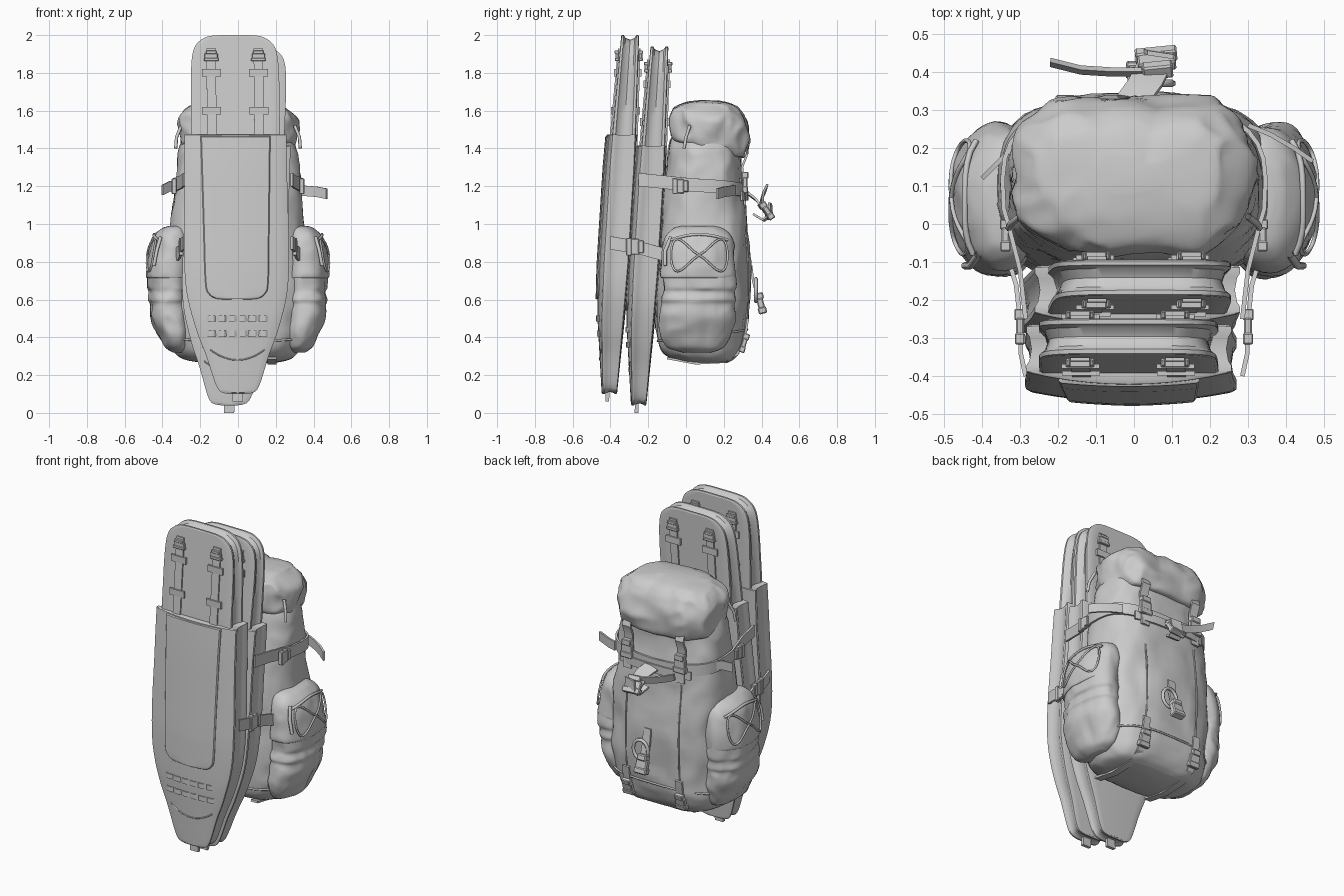
import bpy, bmesh, math
from mathutils import Vector, noise

if "Cube" in bpy.data.objects:
    bpy.data.objects.remove(bpy.data.objects["Cube"])

# ---------- helpers ----------
def finish(name, bm, angle=40):
    bmesh.ops.remove_doubles(bm, verts=bm.verts, dist=0.0005)
    bmesh.ops.recalc_face_normals(bm, faces=bm.faces)
    me = bpy.data.meshes.new(name)
    bm.to_mesh(me); bm.free()
    ob = bpy.data.objects.new(name, me)
    bpy.context.collection.objects.link(ob)
    bpy.ops.object.select_all(action='DESELECT')
    ob.select_set(True); bpy.context.view_layer.objects.active = ob
    bpy.ops.object.shade_smooth_by_angle(angle=math.radians(angle))
    return ob

def smooth(rows, k=5):
    """Catmull-Rom resampling of a list of tuples."""
    R = [rows[0]] + list(rows) + [rows[-1]]
    out = []
    for i in range(1, len(R) - 2):
        for t in (j / k for j in range(k)):
            out.append(tuple(0.5 * (2*b + (c-a)*t + (2*a-5*b+4*c-d)*t*t + (3*b-a-3*c+d)*t**3)
                             for a, b, c, d in zip(*R[i-1:i+3])))
    return out + [tuple(rows[-1])]

def at(rows, z):
    for a, b in zip(rows, rows[1:]):
        if z <= b[0] and b[0] > a[0]:
            t = max(0, (z - a[0]) / (b[0] - a[0]))
            return [u + (v - u) * t for u, v in zip(a, b)]
    return rows[-1]

def sp(c, p):
    return math.copysign(abs(c) ** (2 / p), c)

def loft(name, rows, p=2.8, wrinkle=0.01, shear=0, seg=64, freq=6):
    bm = bmesh.new(); rings = []
    for z, cx, cy, hx, hy in rows:
        ring = []
        for i in range(seg):
            a = 2 * math.pi * i / seg
            x, y = hx * sp(math.cos(a), p), hy * sp(math.sin(a), p)
            co = Vector((cx + x, cy + y, z - shear * y * min(1, (1.69 - z) / .2)))
            q = Vector((co.x * freq, co.y * freq, co.z * freq * 0.7))
            w = wrinkle * (noise.noise(q) + 0.8 * (0.3 - abs(noise.noise(q * 1.7))))
            ring.append(bm.verts.new(co + Vector((x, y, 0)).normalized() * w))
        rings.append(ring)
    for a, b in zip(rings, rings[1:]):
        for i in range(seg):
            bm.faces.new((a[i], a[(i+1) % seg], b[(i+1) % seg], b[i]))
    bm.faces.new(rings[0][::-1]); bm.faces.new(rings[-1])
    return finish(name, bm, 50)

def strap(name, pts, side, width, th=0.012):
    bm = bmesh.new(); s = Vector(side).normalized() * width / 2; rings = []
    pts = [Vector(p) for p in pts]
    for i, p in enumerate(pts):
        t = pts[min(i+1, len(pts)-1)] - pts[max(i-1, 0)]
        n = t.cross(s).normalized() * th / 2
        rings.append([bm.verts.new(p + d) for d in (s+n, s-n, -s-n, -s+n)])
    for a, b in zip(rings, rings[1:]):
        for i in range(4):
            bm.faces.new((a[i], a[(i+1) % 4], b[(i+1) % 4], b[i]))
    bm.faces.new(rings[0]); bm.faces.new(rings[-1][::-1])
    return finish(name, bm, 30)

def buckle(name, loc, size, rot=(0, 0, 0)):
    bm = bmesh.new()
    for dz, sx, sy, sz in ((0, 1, .7, .45), (.32, .8, 1, .3), (-.32, 1.1, .9, .3)):
        for q in bmesh.ops.create_cube(bm, size=1)['verts']:
            q.co = Vector((q.co.x*sx*size[0], q.co.y*sy*size[1], (q.co.z*sz+dz)*size[2]))
    bmesh.ops.bevel(bm, geom=bm.edges[:], offset=min(size) * 0.12, segments=1, affect='EDGES')
    ob = finish(name, bm, 30)
    ob.location, ob.rotation_euler = loc, rot

def cord(name, pts, r=0.006, cyclic=False):
    cu = bpy.data.curves.new(name, 'CURVE'); cu.dimensions = '3D'
    cu.bevel_depth, cu.bevel_resolution = r, 1
    s = cu.splines.new('POLY'); s.points.add(len(pts) - 1); s.use_cyclic_u = cyclic
    for q, p in zip(s.points, pts):
        q.co = (*p, 1)
    bpy.context.collection.objects.link(bpy.data.objects.new(name, cu))

# ---------- two long flat cases ----------
THICK = [(0.08, .075), (.5, .12), (.8, .135), (1.3, .135), (1.5, .125), (2, .095)]
LAYERS = [(-1, .03), (-.93, 0), (-.7, 0), (-.5, .06), (0, .1), (.5, .06), (.7, 0), (.93, 0), (1, .03)]

def ppos(pn, x, z, v, off=0, bulge=0, zb=None):
    dx0, dx1, dy, dz = pn
    y = -.42 + .062*z + .012*max(0, 1 - z/.5) + v * (at(THICK, z)[1] / 2 + off)
    y += bulge * min(1, z / .75) * (1 if v < 0 else .3) * v * abs(v)
    return Vector((x + dx0 + dx1 * z, y + dy, (z if zb is None else zb) + dz))

def panel(name, pn, outline, bulge=0, off=0, depth=1, m=10):
    rows = smooth(outline, 5); n = len(rows)
    bm = bmesh.new()
    def P(t, i, v, k):
        z, w = rows[i]
        return bm.verts.new(ppos(pn, w*t*(1-k), z, v, off if v < 0 else 0, bulge*(1-t*t), 1+(z-1)*(1-k*.25)))
    ts = [1 - 2*j/m for j in range(m+1)]
    loop = ([(1, i) for i in range(n)] + [(t, n-1) for t in ts[1:]] +
            [(-1, i) for i in range(n-2, -1, -1)] + [(t, 0) for t in ts[-2:0:-1]])
    L = [(v, k if abs(v) == 1 else k*depth) for v, k in LAYERS]
    rings = [[P(t, i, v, k) for t, i in loop] for v, k in L]
    for a, b in zip(rings, rings[1:]):
        for i in range(len(loop)):
            j = (i+1) % len(loop)
            bm.faces.new((a[i], a[j], b[j], b[i]))
    for v, k in (L[0], L[-1]):
        g = [[P(t, i, v, k) for t in ts] for i in range(n)]
        for i in range(n-1):
            for j in range(m):
                bm.faces.new((g[i][j], g[i][j+1], g[i+1][j+1], g[i+1][j]))
    bmesh.ops.dissolve_degenerate(bm, dist=1e-5, edges=bm.edges)
    return finish(name, bm, 35)

TONGUE = [(1.3, .235), (1.6, .235), (1.82, .232), (1.93, .215), (1.98, .17), (1.998, .11), (2.0, 0)]
SLEEVE = [(.1, .0), (.104, .07), (.14, .112), (.3, .165), (.45, .22), (.65, .268), (.9, .278),
          (1.2, .272), (1.475, .27)]
PAD = [(.6, 0), (.603, .1), (.63, .15), (.7, .168), (1.0, .175), (1.465, .185)]
for tag, pn in (("front", (0, -.009, 0, 0)), ("rear", (-.05, .04, .155, -.06))):
    panel(tag + "_case_tongue", pn, TONGUE)
    panel(tag + "_case_sleeve", pn, SLEEVE, bulge=.03, depth=.5)
    panel(tag + "_case_raised_pad", pn, PAD, bulge=.009, off=.026)
    # webbing rows and the stitched arc near the tip
    for z in (.5, .42):
        for i in range(6):
            x = (i - 2.5) * .055
            strap(tag + "_case_webbing", [ppos(pn, x + d, z, -1, h, .03*(1-(x/.22)**2)) for d, h in
                  ((-.024, -.003), (-.012, .005), (.012, .005), (.024, -.003))], (0, 0, 1), .03, .006)
    cord(tag + "_case_tip_seam", [ppos(pn, x*.016, .28 + .055*(x/9)**2, -1, 0, .03*(1-(x/10)**2))
                                  for x in range(-9, 10)], .004)
    # twin straps with loops and buckles, both faces
    for v in (-1, 1):
        for sx in (-.125, .125):
            strap(tag + "_case_strap", [ppos(pn, sx, z, v, .006) for z in (1.4, 1.55, 1.7, 1.85, 1.93)],
                  (1, 0, 0), .05, .009)
            for z in (1.8, 1.6):
                strap(tag + "_case_keeper", [ppos(pn, sx + d, z, v, .012) for d in (-.05, 0, .05)],
                      (0, 0, 1), .04)
            buckle(tag + "_case_buckle", ppos(pn, sx, 1.89, v, .012), (.07, .025, .06))
    strap(tag + "_case_end_tab", [ppos(pn, 0, z, -.3) for z in (.06, .09, .14)], (1, 0, 0), .055, .02)

# ---------- main pack ----------
BODY = smooth([(.265, 0, .12, .2, .1), (.29, 0, .09, .29, .17), (.36, 0, .08, .345, .22),
               (.5, 0, .085, .365, .245), (.8, 0, .095, .36, .245), (1.1, 0, .095, .345, .215),
               (1.3, 0, .1, .32, .197), (1.4, 0, .105, .305, .19), (1.5, 0, .12, .27, .17)], 8)
loft("pack_body", BODY, 2.8, .02)
LID = smooth([(1.39, 0, .12, .26, .16), (1.41, 0, .12, .295, .19), (1.5, 0, .125, .31, .205),
              (1.56, 0, .128, .305, .198), (1.61, 0, .13, .27, .165), (1.64, 0, .13, .21, .115),
              (1.655, 0, .13, .08, .04)], 6)
loft("pack_lid", LID, 3.2, .035, .25, 80, 7)

def back_y(x, z, off=.008):
    _, cx, cy, hx, hy = at(BODY, z)
    return cy + hy * max(0, 1 - abs(x/hx)**2.8)**(1/2.8) + off

def wrap(z, a, off=.01):
    _, cx, cy, hx, hy = at(BODY, z)
    return Vector(((hx+off)*sp(math.cos(a), 2.8), cy + (hy+off)*sp(math.sin(a), 2.8), z))

# piping around the base
cord("pack_piping", [wrap(.41 + .03*math.sin(math.radians(i*6)), math.radians(i*6), .003)
                     for i in range(60)], .006, True)

PK = [(.32, .31, .05, .04, .08), (.35, .32, .05, .07, .15), (.42, .335, .05, .09, .185),
      (.5, .355, .06, .105, .198), (.57, .362, .06, .102, .193), (.6, .365, .06, .108, .2),
      (.64, .365, .065, .102, .193), (.68, .368, .07, .11, .195), (.8, .365, .07, .105, .185),
      (.9, .35, .07, .09, .17)]
FL = [(.715, .36, .065, .112, .192), (.73, .365, .065, .118, .198), (.85, .36, .065, .114, .19),
      (.93, .35, .065, .1, .17), (.975, .335, .06, .07, .13), (.99, .33, .06, .03, .08)]
D = smooth(FL, 6)
for s in (-1, 1):
    # upper compression strap and lower case strap
    pts = [Vector((s*.285, -.25, 1.235)), Vector((s*.3, -.12, 1.222))]
    for i in range(11):
        q = wrap(1.21 - .004*i, math.radians(-20 + 11*i), .012)
        pts.append(Vector((s*q.x, q.y, q.z)))
    strap("compression_strap", pts, (0, 0, 1), .07)
    flat = (0, math.pi/2, math.pi/2)
    buckle("compression_buckle", (s*.338, -.03, 1.2), (.075, .03, .09), flat)
    strap("case_tie_strap", [(s*.285, -.4, .9), (s*.298, -.34, .89), (s*.3, -.25, .875), (s*.31, -.16, .85),
                             (s*.335, -.08, .83)], (0, 0, 1), .07)
    buckle("case_tie_buckle", (s*.3, -.27, .88), (.085, .03, .1), flat)
    # lid straps, rear seams, base straps
    x = s*.18
    strap("lid_strap", [(x, .3, 1.42), (x, .32, 1.36)] +
          [(x, back_y(x, z, .015), z) for z in (1.3, 1.2, 1.1)], (1, 0, 0), .055)
    buckle("lid_buckle", (x, back_y(x, 1.22, .025), 1.22), (.075, .035, .12))
    cord("rear_seam", [(x, back_y(x, .4 + i*.06, .002), .4 + i*.06) for i in range(15)], .005)
    strap("base_strap", [(x, -.1, .29), (x, .05, .262), (x, .2, .27)] +
          [(x, back_y(x, z, .01), z) for z in (.31, .36, .43, .5)], (1, 0, 0), .045)
    buckle("base_buckle", (x, back_y(x, .37, .018), .37), (.065, .035, .11), (-.3, 0, 0))

    # side pocket with flap, lacing and pull cords
    flip = lambda R: [(r[0], s*r[1]) + r[2:] for r in smooth(R, 6)]
    loft("side_pocket", flip(PK), 2.25, .018, 0, 48, 8)
    loft("pocket_flap", flip(FL), 2.25, .014, 0, 48, 8)
    def side(y, z, off=.005):
        _, cx, cy, hx, hy = at(D, z)
        return Vector((s*(cx + hx*max(0, 1-abs((y-cy)/hy)**2.25)**(1/2.25) + off), y, z))
    cord("pocket_lacing", [side(.07 + .15*sp(math.cos(t), 2.6), .835 + .085*math.sin(2*t))
                           for t in (i*math.pi/24 for i in range(48))], .006, True)
    cord("pocket_top_cord", [side(.07 + i*.03, .945 - .0012*i*i) for i in range(-5, 6)], .008)
    cord("pocket_pull", [(s*.41, -.08, .93), (s*.43, -.11, .86), (s*.445, -.11, .78)], .01)
    cord("lid_pull_cord", [(s*.3, .02, 1.52), (s*.325, 0, 1.46), (s*.33, -.01, 1.4)], .009)

# loose strap ends at the sides
strap("loose_end_right", [(.3, .26, 1.18), (.36, .235, 1.175), (.42, .2, 1.17), (.47, .165, 1.16)], (0, 0, 1), .055)
strap("loose_end_left", [(-.32, .2, 1.2), (-.36, .16, 1.2), (-.4, .12, 1.18)], (0, 0, 1), .055)

# hanging webbing on the back
strap("rear_cross_strap", [(x*.06, back_y(x*.06, 1.15, .02), 1.15) for x in range(-4, 5)], (0, 0, 1), .05)
strap("rear_fold_strap", [(.0, .33, 1.16), (.03, .37, 1.13), (.05, .41, 1.08), (.06, .445, 1.03)],
      (1, -.15, .2), .09)
strap("rear_fold_return", [(.07, .445, 1.11), (.06, .45, 1.05), (.05, .41, 1.02), (.03, .36, 1.05)],
      (1, -.15, .1), .07)
strap("rear_loose_tail", [(.02, .4, 1.1), (-.06, .4, 1.12), (-.14, .405, 1.15), (-.22, .425, 1.19)], (0, .3, 1), .045)
buckle("rear_buckle", (.06, .425, 1.07), (.1, .04, .11), (.6, 0, .1))
strap("lower_hanger", [(.02, .345, .78), (.02, .355, .7), (.02, .375, .62), (.02, .4, .53)], (1, 0, 0), .05)
cord("lower_ring", [(.05 + .05*math.cos(t), .37, .65 + .06*math.sin(t))
                    for t in (i*math.pi/8 for i in range(16))], .01, True)
buckle("lower_hanger_buckle", (.02, .395, .58), (.075, .05, .12), (.25, 0, 0))
